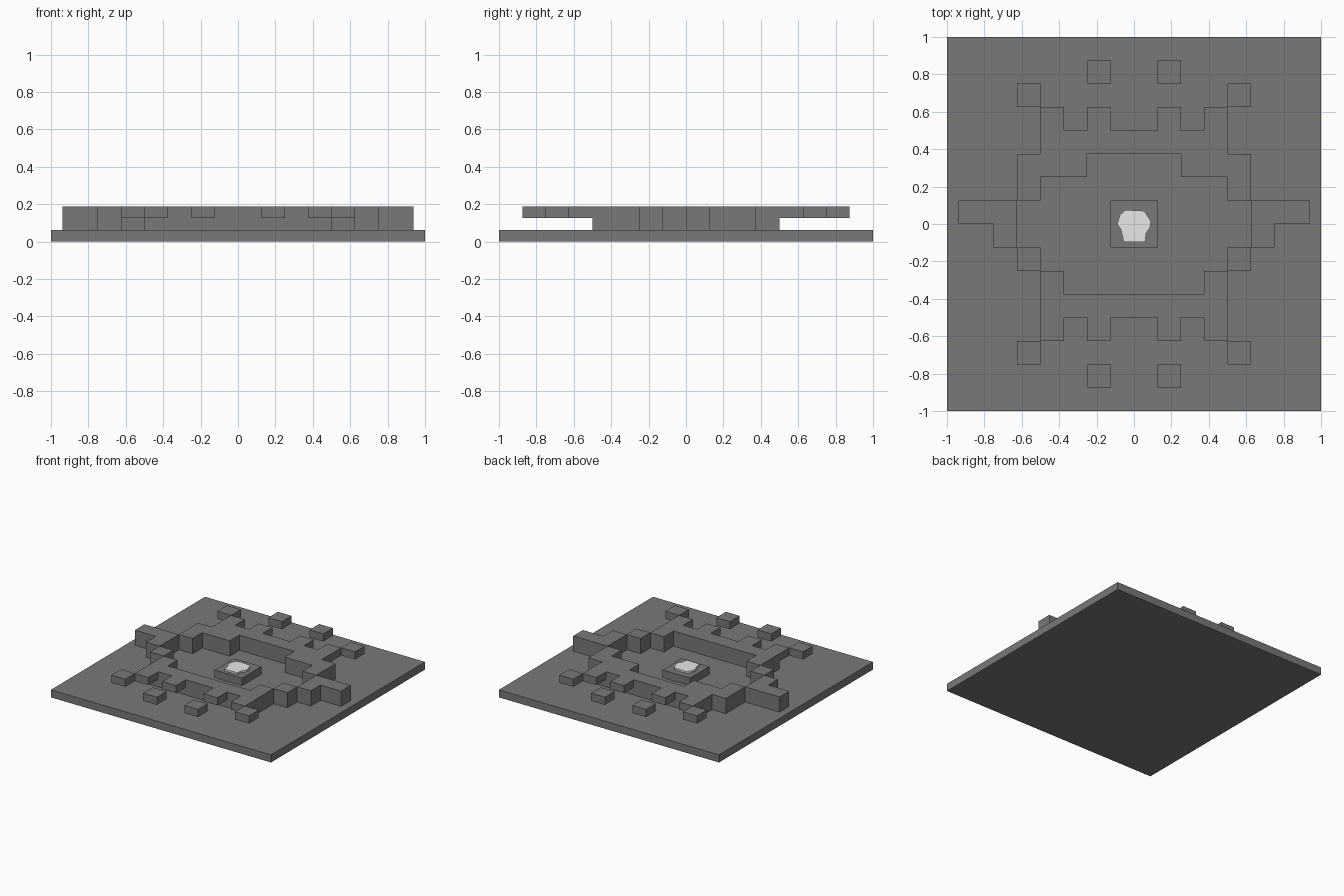
import bpy, bmesh

cube = bpy.data.objects.get("Cube")
if cube:
    bpy.data.objects.remove(cube, do_unlink=True)


def make_material(name, value):
    mat = bpy.data.materials.new(name)
    mat.use_nodes = True
    colour = (value, value, value, 1.0)
    mat.diffuse_color = colour
    mat.node_tree.nodes["Principled BSDF"].inputs["Base Color"].default_value = colour
    return mat


STONE = make_material("dark grey stone", 0.19)
PALE = make_material("pale glow", 0.8)


def prism(name, outline, z0, z1, mat=STONE):
    """Flat outline in x, y pulled up from z0 to z1."""
    bm = bmesh.new()
    face = bm.faces.new([bm.verts.new((x, y, z0)) for x, y in outline])
    top = bmesh.ops.extrude_face_region(bm, geom=[face])["geom"]
    for v in top:
        if isinstance(v, bmesh.types.BMVert):
            v.co.z = z1
    bmesh.ops.recalc_face_normals(bm, faces=bm.faces)
    mesh = bpy.data.meshes.new(name)
    bm.to_mesh(mesh)
    bm.free()
    mesh.materials.append(mat)
    obj = bpy.data.objects.new(name, mesh)
    bpy.context.collection.objects.link(obj)
    return obj


def rect(x0, x1, y0, y1):
    return [(x0, y0), (x1, y0), (x1, y1), (x0, y1)]


def symmetric(half):
    """Close a right-hand chain of points with its mirror image."""
    return half + [(-x, y) for x, y in reversed(half)]


def pair(name, outline, z0, z1):
    """One prism on each side."""
    prism("left_" + name, outline, z0, z1)
    prism("right_" + name, [(-x, y) for x, y in outline], z0, z1)


BASE, MID, TOP = 0.0625, 0.125, 0.1875

# Ground slab and central pedestal
prism("base_slab", rect(-1, 1, -1, 1), 0, BASE)
prism("centre_pedestal", rect(-0.125, 0.125, -0.125, 0.125), BASE, MID)

# Pale irregular patch on the pedestal
patch = [(-0.045, 0.075), (0.055, 0.07), (0.09, 0.015), (0.085, -0.02),
         (0.065, -0.05), (0.06, -0.095), (-0.055, -0.095), (-0.07, -0.03),
         (-0.09, 0.0), (-0.075, 0.05)]
prism("glow_patch", patch, MID, MID + 0.015, PALE)

# Stepped wall around the courtyard
rear = [(0.25, 0.375), (0.25, 0.25), (0.5, 0.25), (0.5, 0.125),
        (0.625, 0.125), (0.625, 0.375), (0.5, 0.375), (0.5, 0.5)]
prism("rear_wall", symmetric(rear), BASE, TOP)
front = [(0.375, -0.375), (0.375, -0.25), (0.5, -0.25), (0.5, -0.5)]
prism("front_wall", symmetric(front), BASE, TOP)
pair("wall_corner", rect(0.5, 0.625, -0.25, -0.125), BASE, TOP)
wing = [(0.625, 0.125), (0.625, -0.125), (0.75, -0.125), (0.75, 0),
        (0.9375, 0), (0.9375, 0.125)]
pair("side_wing", wing, BASE, TOP)

# Thin teeth and loose blocks at the front and rear
for side, s in (("front", -1), ("rear", 1)):
    for part, x0, x1, y0, y1 in (
            ("inner_tooth", 0.125, 0.25, 0.5, 0.625),
            ("outer_tooth", 0.375, 0.5, 0.5, 0.625),
            ("corner_block", 0.5, 0.625, 0.625, 0.75),
            ("outlying_block", 0.125, 0.25, 0.75, 0.875)):
        pair(side + "_" + part, rect(x0, x1, s * y0, s * y1), MID, TOP)
